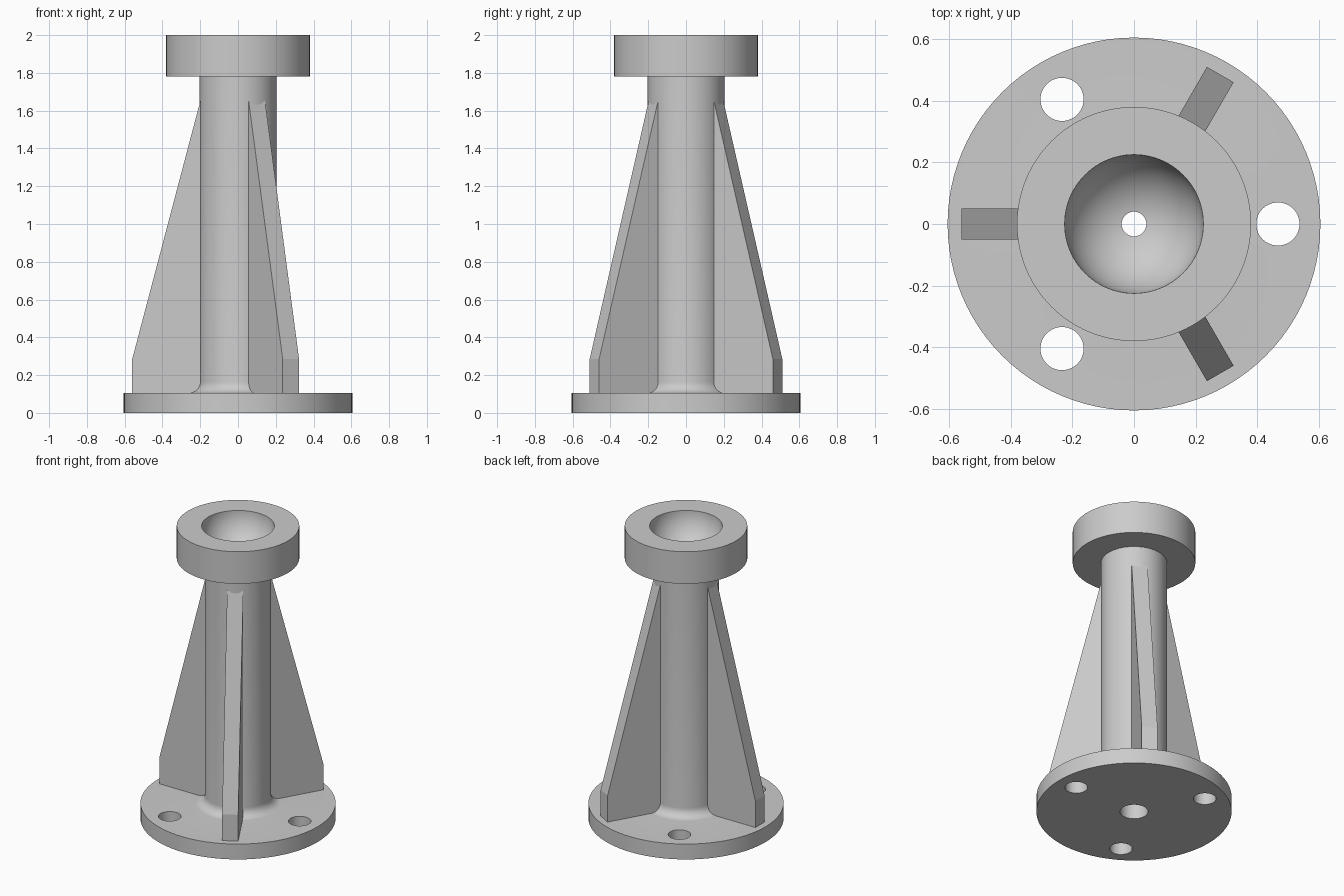
import bpy, bmesh, math
from mathutils import Matrix

cube = bpy.data.objects.get("Cube")
if cube:
    bpy.data.objects.remove(cube)

metal = bpy.data.materials.new("light grey metal")
metal.use_nodes = True
GREY = (0.6, 0.6, 0.6, 1)
metal.diffuse_color = GREY
metal.node_tree.nodes["Principled BSDF"].inputs["Base Color"].default_value = GREY


def finish(bm, name):
    bmesh.ops.recalc_face_normals(bm, faces=bm.faces)
    mesh = bpy.data.meshes.new(name)
    bm.to_mesh(mesh)
    bm.free()
    mesh.materials.append(metal)
    obj = bpy.data.objects.new(name, mesh)
    bpy.context.collection.objects.link(obj)
    return obj


def lathe(name, profile, steps=96):
    """Spin a closed (radius, z) outline around the z axis."""
    bm = bmesh.new()
    verts = [bm.verts.new((r, 0, z)) for r, z in profile]
    edges = [bm.edges.new((a, b)) for a, b in zip(verts, verts[1:] + verts[:1])]
    bmesh.ops.spin(bm, geom=verts + edges, cent=(0, 0, 0), axis=(0, 0, 1),
                   angle=math.tau, steps=steps, use_duplicate=False)
    bmesh.ops.remove_doubles(bm, verts=bm.verts, dist=1e-5)
    return finish(bm, name)


def arc(cx, cz, r, start, end, n):
    angles = [math.radians(start + (end - start) * i / n) for i in range(n + 1)]
    return [(cx + r * math.cos(a), cz + r * math.sin(a)) for a in angles]


BASE_R, BASE_TOP = 0.605, 0.105
COLUMN_R, FILLET = 0.205, 0.06
HEAD_R, HEAD_BOTTOM, TOP = 0.38, 1.78, 2.0
SOCKET_R, DRAIN_R, BORE_R, BORE_TOP = 0.225, 0.04, 0.087, 1.6

# Body: base flange, filleted column, head, round socket and stepped bore
socket_end = -math.degrees(math.acos(DRAIN_R / SOCKET_R))
profile = [(BORE_R, 0), (BASE_R, 0), (BASE_R, BASE_TOP)]
profile += arc(COLUMN_R + FILLET, BASE_TOP + FILLET, FILLET, 270, 180, 8)
profile += [(COLUMN_R, HEAD_BOTTOM), (HEAD_R, HEAD_BOTTOM), (HEAD_R, TOP)]
profile += arc(0, TOP, SOCKET_R, 0, socket_end, 20)
profile += [(DRAIN_R, BORE_TOP), (BORE_R, BORE_TOP)]
body = lathe("flanged_column", profile)

# Bolt holes through the base flange
bm = bmesh.new()
for i in range(3):
    turn = Matrix.Rotation(i * math.tau / 3, 4, "Z")
    bmesh.ops.create_cone(bm, cap_ends=True, segments=48, radius1=0.07, radius2=0.07,
                          depth=0.4, matrix=turn @ Matrix.Translation((0.467, 0, 0.05)))
cutter = finish(bm, "bolt_hole_cutter")
cutter.hide_render = True
cutter.display_type = "WIRE"
cut = body.modifiers.new("bolt holes", "BOOLEAN")
cut.operation = "DIFFERENCE"
cut.solver = "EXACT"
cut.object = cutter
bpy.context.view_layer.objects.active = body
bpy.ops.object.modifier_apply(modifier=cut.name)
bpy.data.objects.remove(cutter)

bpy.ops.object.select_all(action="DESELECT")
body.select_set(True)
bpy.ops.object.shade_smooth_by_angle(angle=math.radians(30))

# Three tapered stiffening ribs
outline = [(0.15, 0.09), (0.56, 0.09), (0.56, 0.285), (0.2, 1.65), (0.15, 1.65)]
for name, angle in (("right_rib", 180), ("back_rib", 60), ("front_rib", -60)):
    bm = bmesh.new()
    face = bm.faces.new([bm.verts.new((x, -0.05, z)) for x, z in outline])
    side = bmesh.ops.extrude_face_region(bm, geom=[face])["geom"]
    bmesh.ops.translate(bm, vec=(0, 0.1, 0),
                        verts=[v for v in side if isinstance(v, bmesh.types.BMVert)])
    bm.transform(Matrix.Rotation(math.radians(angle), 4, "Z"))
    finish(bm, name)
